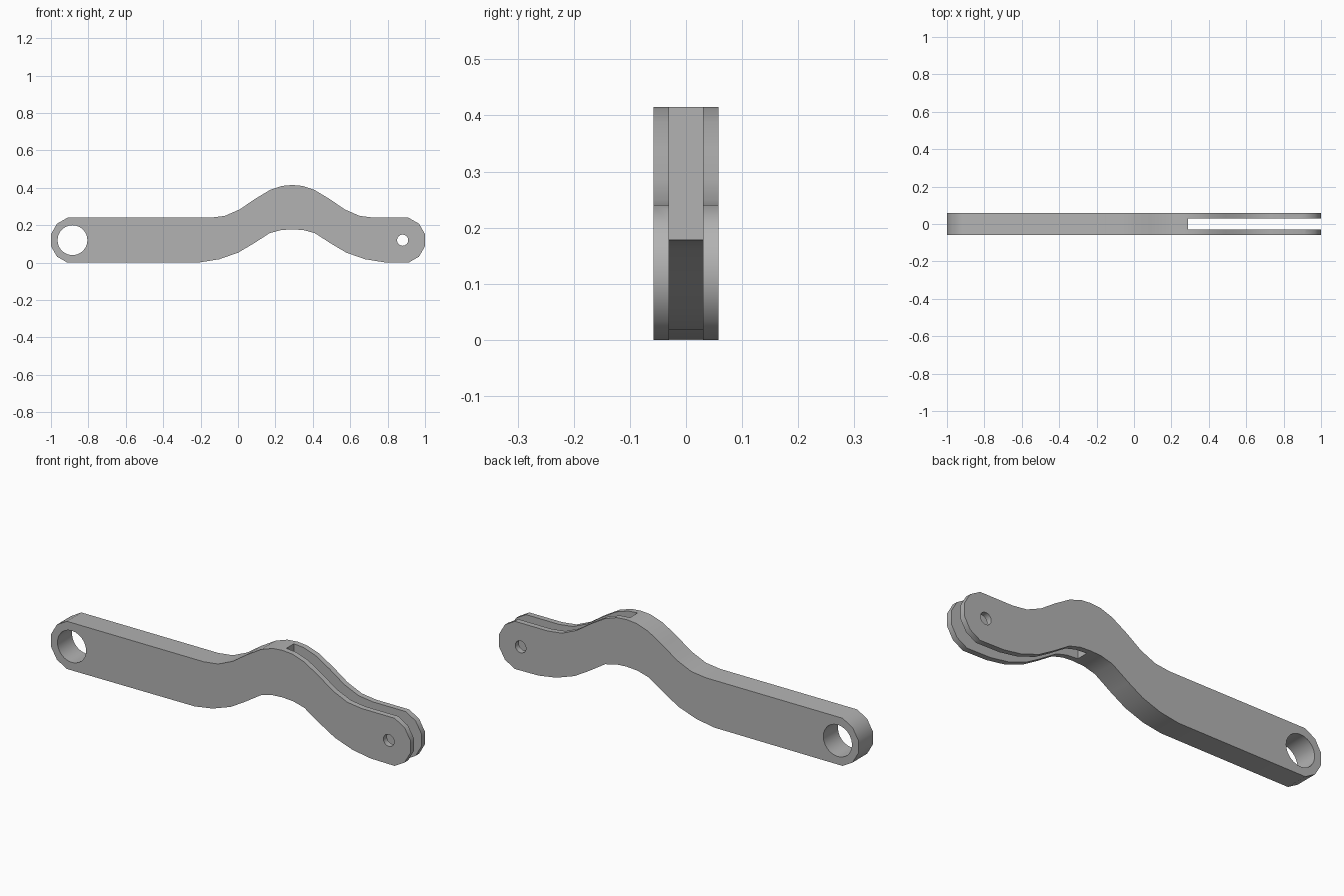
import bpy, bmesh, math
from mathutils import Matrix

cube = bpy.data.objects.get("Cube")
if cube:
    bpy.data.objects.remove(cube, do_unlink=True)

HALF = 0.058      # half thickness
CREST = 0.29      # x of the hump crest
END = 0.88        # distance of the end centres from the middle
MID = 0.12        # height of the end centres

grey = bpy.data.materials.new("plain grey")
grey.use_nodes = True
color = (0.45, 0.45, 0.45, 1)
grey.diffuse_color = color
grey.node_tree.nodes["Principled BSDF"].inputs["Base Color"].default_value = color


def add_object(name, bm):
    bmesh.ops.recalc_face_normals(bm, faces=bm.faces)
    mesh = bpy.data.meshes.new(name)
    bm.to_mesh(mesh)
    bm.free()
    mesh.materials.append(grey)
    obj = bpy.data.objects.new(name, mesh)
    bpy.context.collection.objects.link(obj)
    return obj


def hump(half):
    """Mirror (distance from crest, height) points about the crest, left to right."""
    left = [(CREST - d, z) for d, z in half]
    right = [(CREST + d, z) for d, z in reversed(half[:-1])]
    return left + right


def round_end(x, start):
    """Half-round end, going clockwise."""
    r = MID / math.cos(math.radians(15))
    angles = [math.radians(start - 15 - 30 * i) for i in range(6)]
    return [(x + r * math.cos(a), MID + r * math.sin(a)) for a in angles]


# Lever outline, clockwise from the upper left
top = hump([(0.44, 0.24), (0.36, 0.25), (0.28, 0.285), (0.20, 0.34),
            (0.12, 0.388), (0.055, 0.41), (0, 0.415)])
bottom = hump([(0.49, 0.002), (0.39, 0.018), (0.29, 0.053), (0.21, 0.10),
               (0.12, 0.158), (0.06, 0.174), (0, 0.178)])
outline = top + round_end(END, 90) + bottom[::-1] + round_end(-END, 270)

bm = bmesh.new()
face = bm.faces.new([bm.verts.new((x, -HALF, z)) for x, z in outline])
side = bmesh.ops.extrude_face_region(bm, geom=[face])
verts = [g for g in side["geom"] if isinstance(g, bmesh.types.BMVert)]
bmesh.ops.translate(bm, verts=verts, vec=(0, 2 * HALF, 0))
lever = add_object("lever_arm", bm)


# Cutters: one bore at each end and the fork slot
def bore_cutter(name, x, radius, sides):
    bm = bmesh.new()
    bmesh.ops.create_cone(bm, cap_ends=True, segments=sides, radius1=radius,
                          radius2=radius, depth=0.4)
    bmesh.ops.transform(bm, verts=bm.verts, matrix=Matrix.Translation((x, 0, MID))
                        @ Matrix.Rotation(math.pi / 2, 4, "X"))
    return add_object(name, bm)


bm = bmesh.new()
bmesh.ops.create_cube(bm, size=1)
bmesh.ops.transform(bm, verts=bm.verts, matrix=Matrix.Translation((CREST + 0.5, 0, 0.2))
                    @ Matrix.Diagonal((1, 0.06, 1, 1)))
cutters = [bore_cutter("large_bore_cutter", -0.885, 0.08, 24),
           bore_cutter("pin_hole_cutter", END, 0.03, 16),
           add_object("fork_slot_cutter", bm)]

for cutter in cutters:
    cut = lever.modifiers.new(cutter.name, "BOOLEAN")
    cut.operation = "DIFFERENCE"
    cut.solver = "EXACT"
    cut.object = cutter

# Apply the cuts, then remove the cutters
bpy.ops.object.select_all(action="DESELECT")
lever.select_set(True)
bpy.context.view_layer.objects.active = lever
for cutter in cutters:
    bpy.ops.object.modifier_apply(modifier=cutter.name)
    bpy.data.objects.remove(cutter, do_unlink=True)
bpy.ops.object.shade_smooth_by_angle(angle=math.radians(35))
